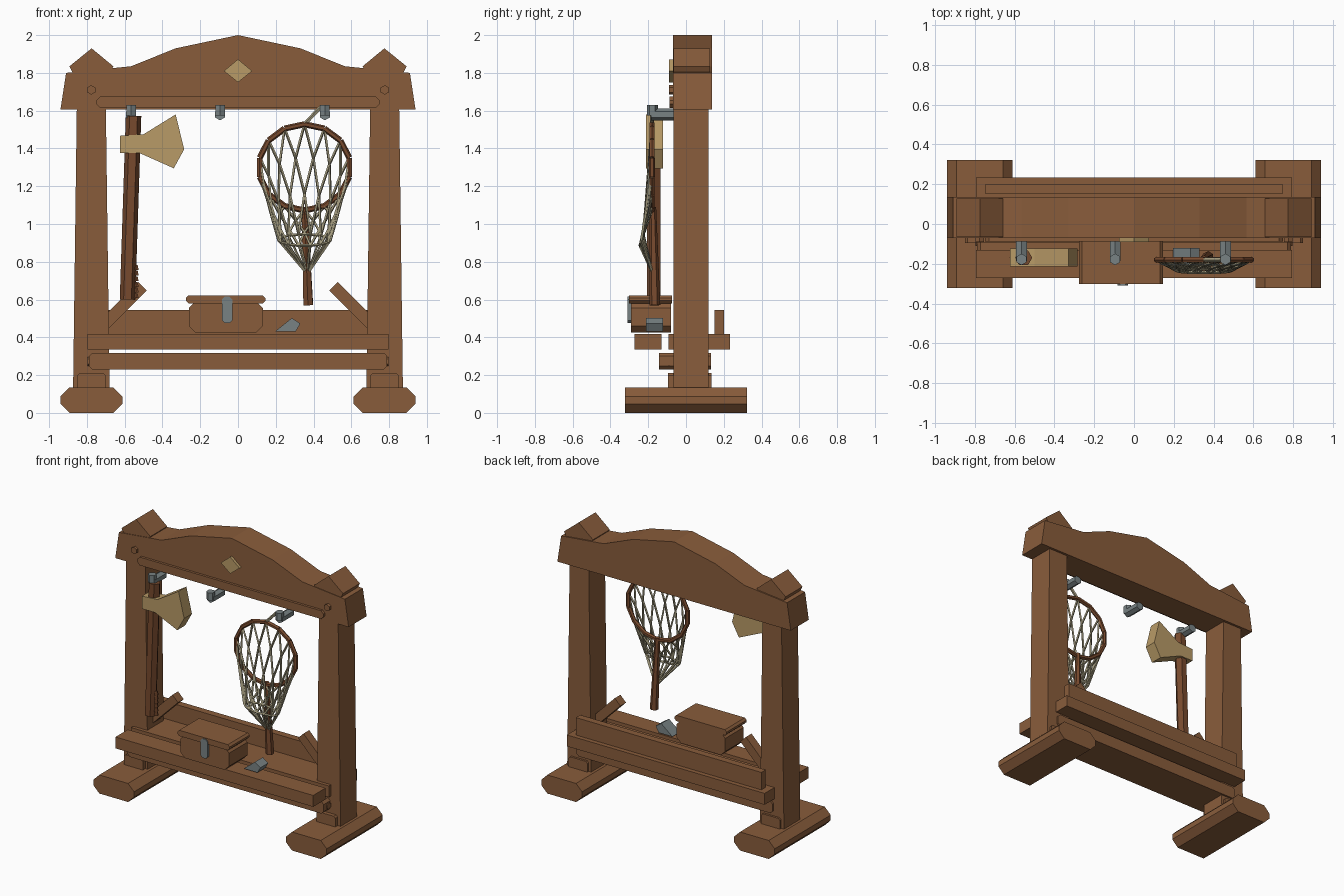
import bpy, bmesh, math
from mathutils import Vector

if "Cube" in bpy.data.objects:
    bpy.data.objects.remove(bpy.data.objects["Cube"])


def mat(name, r, g, b):
    m = bpy.data.materials.new(name)
    m.diffuse_color = (r, g, b, 1)
    m.use_nodes = True
    m.node_tree.nodes["Principled BSDF"].inputs["Base Color"].default_value = m.diffuse_color
    return m


WOOD = mat("brown wood", 0.25, 0.108, 0.044)
DARK = mat("reddish wood", 0.185, 0.068, 0.027)
TAN = mat("pale tan", 0.48, 0.325, 0.135)
IRON = mat("grey metal", 0.19, 0.225, 0.23)
CORD = mat("net cord", 0.37, 0.33, 0.21)


def finish(name, bm, m):
    bmesh.ops.recalc_face_normals(bm, faces=bm.faces)
    me = bpy.data.meshes.new(name)
    bm.to_mesh(me)
    bm.free()
    me.materials.append(m)
    ob = bpy.data.objects.new(name, me)
    bpy.context.collection.objects.link(ob)
    return ob


def plate(name, pts, y0, y1, m):
    """Extrude an x-z outline from y0 to y1."""
    bm = bmesh.new()
    f = bm.faces.new([bm.verts.new((x, y0, z)) for x, z in pts])
    ext = bmesh.ops.extrude_face_region(bm, geom=[f])
    vs = [v for v in ext["geom"] if isinstance(v, bmesh.types.BMVert)]
    bmesh.ops.translate(bm, verts=vs, vec=(0, y1 - y0, 0))
    return finish(name, bm, m)


def cut_rect(x0, x1, z0, z1, c):
    """Rectangle outline with chamfered corners."""
    return [(x0 + c, z0), (x1 - c, z0), (x1, z0 + c), (x1, z1 - c),
            (x1 - c, z1), (x0 + c, z1), (x0, z1 - c), (x0, z0 + c)]


def rect(x0, x1, z0, z1):
    return [(x0, z0), (x1, z0), (x1, z1), (x0, z1)]


def add_rod(bm, a, b, r1, r2, n):
    a, b = Vector(a), Vector(b)
    d = b - a
    ret = bmesh.ops.create_cone(bm, cap_ends=True, segments=n, radius1=r1,
                                radius2=r2, depth=d.length)
    rot = d.to_track_quat('Z', 'Y').to_matrix()
    for v in ret["verts"]:
        v.co = rot @ v.co + (a + b) / 2


def rod(name, a, b, r1, r2, n, m):
    bm = bmesh.new()
    add_rod(bm, a, b, r1, r2, n)
    return finish(name, bm, m)


# Frame: feet, foot blocks, posts, braces, caps and pegs on both sides
for s, side in ((-1, "left"), (1, "right")):
    def mx(pts):
        return [(s * x, z) for x, z in pts]
    plate(side + "_foot", mx(cut_rect(0.612, 0.94, 0, 0.135, 0.048)), -0.322, 0.322, WOOD)
    plate(side + "_foot_block", mx(cut_rect(0.70, 0.85, 0.12, 0.21, 0.012)), -0.095, 0.135, WOOD)
    plate(side + "_post", mx([(0.68, 0.13), (0.873, 0.13), (0.853, 1.65), (0.70, 1.65)]),
          -0.067, 0.12, WOOD)
    plate(side + "_brace", mx([(0.483, 0.648), (0.528, 0.693), (0.79, 0.43), (0.745, 0.385)]),
          0.0, 0.065, WOOD)
    plate(side + "_cap", mx([(0.66, 1.835), (0.775, 1.93), (0.892, 1.835), (0.865, 1.78),
                             (0.69, 1.78)]), -0.066, 0.128, WOOD)
    rod(side + "_peg", (s * 0.777, -0.05, 1.71), (s * 0.777, -0.09, 1.71), 0.025, 0.025, 6, WOOD)
    rod(side + "_rail_tenon", (s * 0.78, -0.09, 0.272), (s * 0.797, -0.09, 0.272),
        0.025, 0.025, 6, WOOD)

# Top beam with arched crest, trim and diamond inlay
half = [(0.94, 1.605), (0.91, 1.80), (0.566, 1.835), (0.33, 1.93)]
plate("top_beam", half + [(0, 2.0)] + [(-x, z) for x, z in reversed(half)], -0.07, 0.137, WOOD)
plate("beam_trim", cut_rect(-0.75, 0.75, 1.615, 1.675, 0.02), -0.088, -0.06, WOOD)
plate("diamond_inlay", [(-0.075, 1.81), (0, 1.75), (0.075, 1.81), (0, 1.872)], -0.09, -0.06, TAN)

# Lower rails, shelf boards and back board
plate("lower_rail", cut_rect(-0.79, 0.79, 0.23, 0.318, 0.018), -0.143, 0.133, WOOD)
plate("front_shelf_board", rect(-0.796, 0.796, 0.335, 0.418), -0.272, -0.13, WOOD)
plate("back_shelf_board", rect(-0.796, 0.796, 0.335, 0.418), -0.092, 0.233, WOOD)
plate("back_board", rect(-0.747, 0.747, 0.416, 0.545), 0.15, 0.2, WOOD)

# Chest with lid and clasp
plate("chest_body", cut_rect(-0.26, 0.132, 0.425, 0.59, 0.035), -0.292, -0.08, WOOD)
plate("chest_lid", cut_rect(-0.276, 0.145, 0.58, 0.622, 0.014), -0.303, -0.074, WOOD)
plate("chest_clasp", cut_rect(-0.084, -0.03, 0.475, 0.615, 0.014), -0.31, -0.28, IRON)

# Whetstone on the shelf
plate("whetstone", [(0.195, 0.43), (0.285, 0.502), (0.33, 0.473), (0.305, 0.43)],
      -0.212, -0.122, IRON)

# Hooks under the beam
for i, x in enumerate((-0.566, -0.095, 0.46)):
    bm = bmesh.new()
    add_rod(bm, (x, -0.05, 1.58), (x, -0.185, 1.58), 0.031, 0.031, 6)
    add_rod(bm, (x, -0.178, 1.575), (x, -0.178, 1.63), 0.029, 0.029, 6)
    finish("hook_%d" % (i + 1), bm, IRON)

# Axe: handle, head and knotted thong
rod("axe_handle", (-0.585, -0.17, 0.6), (-0.553, -0.17, 1.572), 0.041, 0.041, 6, DARK)
plate("axe_head", [(-0.625, 1.375), (-0.52, 1.375), (-0.34, 1.295), (-0.285, 1.395),
                   (-0.33, 1.58), (-0.5, 1.475), (-0.625, 1.467)], -0.213, -0.123, TAN)
bm = bmesh.new()
for k in range(6):
    z = 0.62 + 0.03 * k
    add_rod(bm, (-0.54, -0.17, z - 0.013), (-0.54, -0.17, z + 0.013), 0.016, 0.01, 6)
finish("axe_thong", bm, DARK)

# Hand net: hoop made of short sticks, handle, hanging loop
CX, N = 0.352, 14


def ring(t, i):
    """Point i on the bag's ring at depth t (0 = hoop, 1 = bag mouth)."""
    a = math.tau * i / N + math.pi / 2
    return Vector((CX + (0.243 - 0.105 * t) * math.cos(a),
                   -0.18 - 0.055 * t + 0.01 * t * math.sin(a),
                   1.30 - 0.385 * t + (0.228 - 0.198 * t) * math.sin(a)))


bm = bmesh.new()
for i in range(N):
    add_rod(bm, ring(0, i), ring(0, i + 1), 0.016, 0.016, 6)
finish("net_hoop", bm, DARK)
rod("net_handle", (0.372, -0.165, 0.57), (CX, -0.175, 1.09), 0.029, 0.017, 6, DARK)
rod("net_loop", (0.35, -0.18, 1.525), (0.44, -0.18, 1.62), 0.011, 0.011, 5, CORD)

# Net bag: criss-cross strands, mouth ring, strands gathered at the tip
bm = bmesh.new()
levels = [0, 0.3, 0.63, 1]
for k in range(3):
    for i in range(N):
        p = ring(levels[k], i + 0.5 * k)
        for d in (-0.5, 0.5):
            add_rod(bm, p, ring(levels[k + 1], i + 0.5 * k + d), 0.0075, 0.0075, 4)
for i in range(N):
    add_rod(bm, ring(1, i + 0.5), ring(1, i + 1.5), 0.0075, 0.0075, 4)
    add_rod(bm, ring(1, i + 0.5), (0.367, -0.175, 0.735), 0.0065, 0.0065, 4)
finish("net_bag", bm, CORD)
